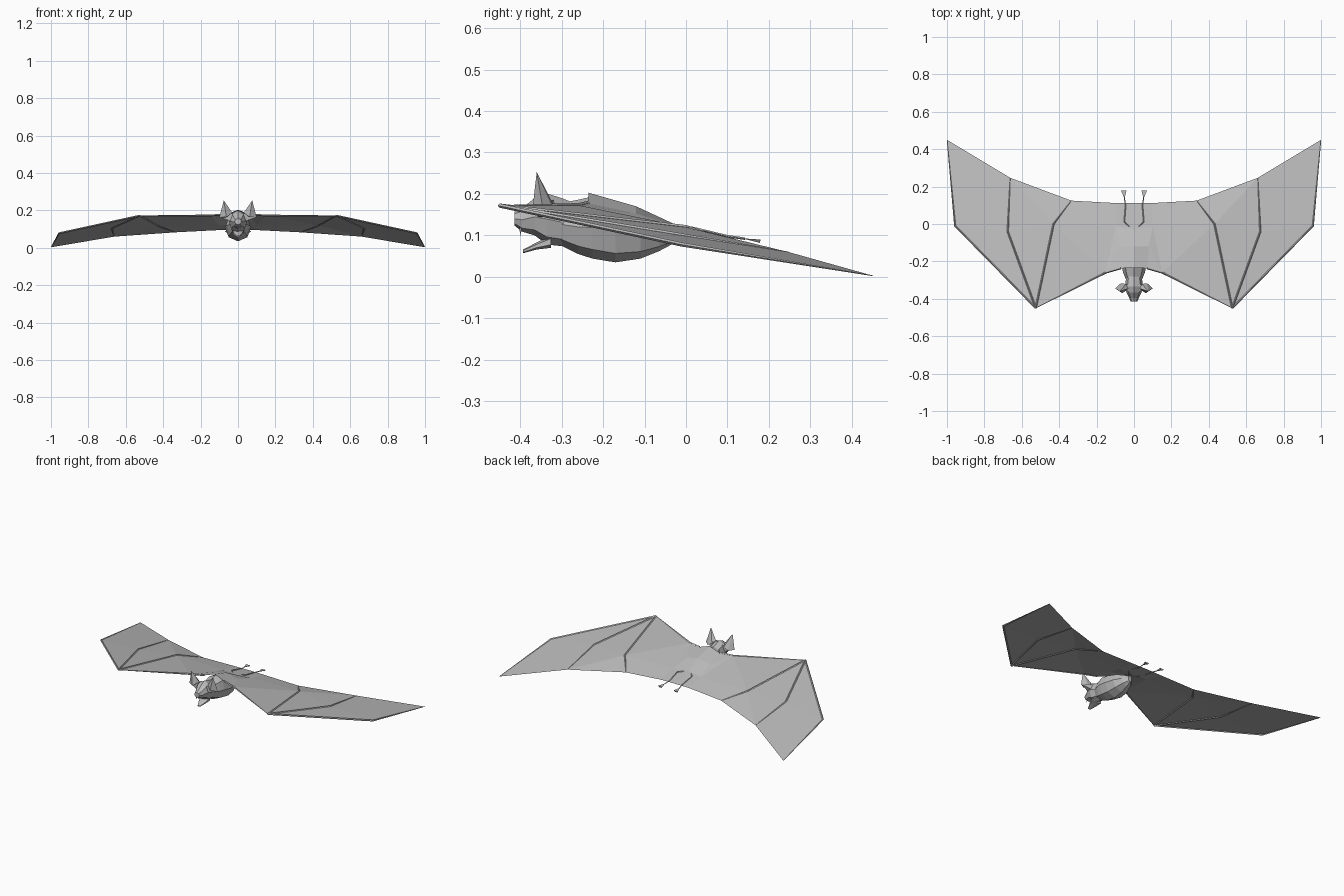
import bpy, bmesh, math
from mathutils import Vector

cube = bpy.data.objects.get("Cube")
if cube:
    bpy.data.objects.remove(cube, do_unlink=True)

grey = bpy.data.materials.new("soft_grey")
grey.use_nodes = True
grey.diffuse_color = (0.5, 0.5, 0.5, 1)
grey.node_tree.nodes["Principled BSDF"].inputs["Base Color"].default_value = (0.5, 0.5, 0.5, 1)


def finish(name, bm, closed=True):
    """Turn a bmesh into a flat shaded object."""
    if closed:
        bmesh.ops.recalc_face_normals(bm, faces=bm.faces[:])
    else:
        for face in bm.faces:
            face.normal_update()
            if face.normal.z < 0:
                face.normal_flip()
    mesh = bpy.data.meshes.new(name)
    bm.to_mesh(mesh)
    bm.free()
    mesh.materials.append(grey)
    obj = bpy.data.objects.new(name, mesh)
    bpy.context.collection.objects.link(obj)
    return obj


def skin(name, rings):
    """Join equal rings of points into a capped solid."""
    bm = bmesh.new()
    loops = [[bm.verts.new(p) for p in ring] for ring in rings]
    count = len(loops[0])
    for a, b in zip(loops, loops[1:]):
        for i in range(count):
            j = (i + 1) % count
            bm.faces.new((a[i], a[j], b[j], b[i]))
    bm.faces.new(loops[0])
    bm.faces.new(loops[-1])
    return finish(name, bm)


def loft(name, sections, sides=8):
    """Sections along y: position, half width, top, bottom."""
    rings = []
    for y, w, top, bottom in sections:
        mid, half = (top + bottom) / 2, (top - bottom) / 2
        angles = [math.tau * i / sides for i in range(sides)]
        rings.append([(w * math.sin(a), y, mid + half * math.cos(a)) for a in angles])
    return skin(name, rings)


def rod(name, points, radii, sides=4):
    """Thin tapering rod that follows a path."""
    pts = [Vector(p) for p in points]
    rings = []
    for i, p in enumerate(pts):
        along = (pts[min(i + 1, len(pts) - 1)] - pts[max(i - 1, 0)]).normalized()
        u = along.cross(Vector((0, 0, 1))).normalized()
        v = along.cross(u)
        angles = [math.tau * k / sides for k in range(sides)]
        rings.append([p + radii[i] * (u * math.cos(a) + v * math.sin(a)) for a in angles])
    return skin(name, rings)


def spike(name, base, tip):
    """Pyramid from a base outline to a tip."""
    bm = bmesh.new()
    ring = [bm.verts.new(p) for p in base]
    end = bm.verts.new(tip)
    bm.faces.new(ring)
    for i, v in enumerate(ring):
        bm.faces.new((v, ring[(i + 1) % len(ring)], end))
    return finish(name, bm)


def mirrored(points, side):
    return [(side * x, y, z) for x, y, z in points]


# Key joints of the left wing
joint = {
    "nape": (0, -0.235, 0.203), "back": (0, -0.12, 0.17),
    "rump": (0, -0.03, 0.124), "tail": (0, 0.112, 0.096),
    "shoulder": (0.07, -0.237, 0.178), "flank": (0.08, -0.12, 0.152),
    "hip": (0.1, -0.01, 0.119), "hem": (0.1, 0.112, 0.095),
    "elbow": (0.15, -0.26, 0.173), "wrist": (0.525, -0.45, 0.172),
    "inner_knuckle": (0.43, 0, 0.12), "inner_end": (0.335, 0.125, 0.083),
    "mid_knuckle": (0.675, -0.04, 0.105), "mid_end": (0.662, 0.247, 0.06),
    "outer_knuckle": (0.957, -0.01, 0.078), "tip": (1, 0.45, 0.003),
}
panels = [
    "nape shoulder flank back", "back flank hip rump", "rump hip hem tail",
    "shoulder elbow flank", "elbow inner_knuckle hip", "elbow hip flank",
    "elbow wrist inner_knuckle", "hip inner_knuckle inner_end hem",
    "wrist mid_knuckle inner_knuckle", "inner_knuckle mid_knuckle mid_end",
    "inner_knuckle mid_end inner_end", "wrist outer_knuckle mid_knuckle",
    "mid_knuckle outer_knuckle mid_end", "outer_knuckle tip mid_end",
]

# Wing membranes
for side, label in ((1, "left"), (-1, "right")):
    bm = bmesh.new()
    verts = {k: bm.verts.new((side * x, y, z)) for k, (x, y, z) in joint.items()}
    for panel in panels:
        bm.faces.new([verts[k] for k in panel.split()])
    finish(label + "_wing_membrane", bm, closed=False)

    # Arm and finger bones
    bones = {
        "arm_bone": "shoulder elbow wrist",
        "inner_finger": "wrist inner_knuckle inner_end",
        "middle_finger": "wrist mid_knuckle mid_end",
        "outer_finger": "wrist outer_knuckle tip",
    }
    for bone, path in bones.items():
        pts = mirrored([joint[k] for k in path.split()], side)
        rod(label + "_" + bone, pts, (0.005, 0.005, 0.001))

    # Legs and feet
    leg = [(0.008, -0.03, 0.117), (0.052, 0.012, 0.119),
           (0.045, 0.1, 0.098), (0.052, 0.142, 0.092)]
    rod(label + "_leg", mirrored(leg, side), (0.004, 0.003, 0.003, 0.003))
    foot = [(0.04, 0.18, 0.09), (0.07, 0.18, 0.09), (0.062, 0.178, 0.082), (0.047, 0.178, 0.082)]
    spike(label + "_foot", mirrored(foot, side), (side * 0.051, 0.135, 0.093))

    # Ears
    ear = [(0.03, -0.345, 0.187), (0.062, -0.37, 0.165), (0.1, -0.345, 0.163),
           (0.072, -0.318, 0.16), (0.042, -0.32, 0.175)]
    spike(label + "_ear", mirrored(ear, side), (side * 0.076, -0.36, 0.253))
    ear_root = [(0.03, -0.36, 0.14), (0.03, -0.32, 0.14), (0.03, -0.32, 0.185), (0.03, -0.36, 0.185)]
    spike(label + "_ear_root", mirrored(ear_root, side), (side * 0.098, -0.345, 0.163))

    # Fangs
    fang = [(0.008, -0.402, 0.125), (0.016, -0.402, 0.125), (0.012, -0.394, 0.125)]
    spike(label + "_fang", mirrored(fang, side), (side * 0.012, -0.4, 0.097))

# Body, head and jaw
loft("body", [(-0.3, 0.042, 0.178, 0.075), (-0.26, 0.058, 0.186, 0.055),
              (-0.225, 0.066, 0.194, 0.044), (-0.17, 0.07, 0.182, 0.035),
              (-0.11, 0.062, 0.16, 0.044), (-0.065, 0.04, 0.138, 0.062),
              (-0.035, 0.012, 0.118, 0.078)])
loft("head", [(-0.27, 0.038, 0.178, 0.08), (-0.3, 0.044, 0.19, 0.074),
              (-0.335, 0.048, 0.201, 0.078), (-0.365, 0.04, 0.19, 0.1),
              (-0.395, 0.026, 0.166, 0.109), (-0.414, 0.018, 0.157, 0.124)])
loft("lower_jaw", [(-0.325, 0.034, 0.1, 0.07), (-0.36, 0.026, 0.083, 0.066),
                   (-0.393, 0.01, 0.066, 0.057)], sides=6)
